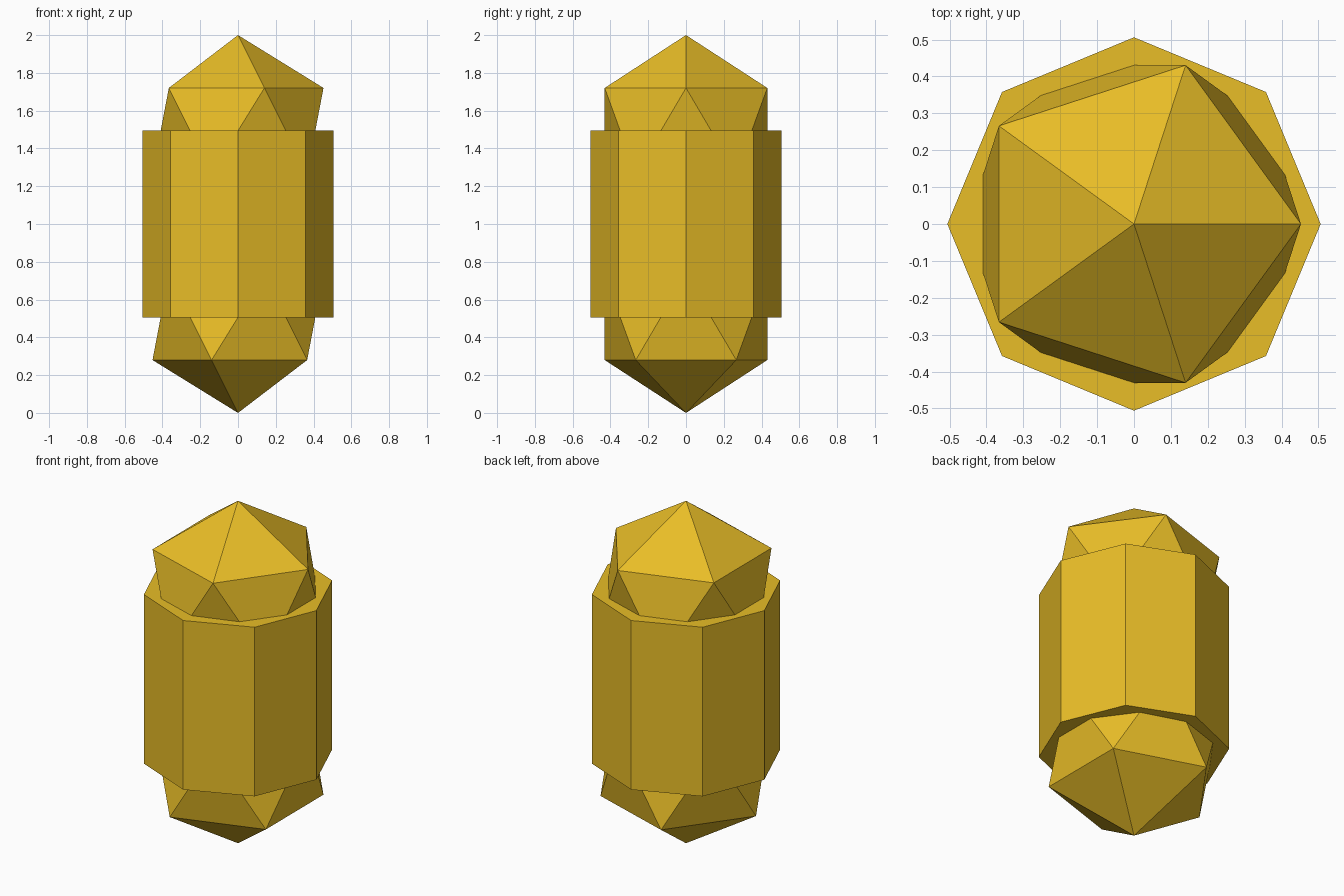
import bpy

if "Cube" in bpy.data.objects:
    bpy.data.objects.remove(bpy.data.objects["Cube"])

R = 0.506            # shared radius of body and end caps
HEIGHT = 2.0

gold = bpy.data.materials.new("gold")
gold.diffuse_color = (0.81, 0.51, 0.02, 1)
gold.use_nodes = True
gold.node_tree.nodes["Principled BSDF"].inputs["Base Color"].default_value = gold.diffuse_color


def finish(name):
    obj = bpy.context.object
    obj.name = name
    obj.data.materials.append(gold)


# Eight-sided body with a corner facing each axis
bpy.ops.mesh.primitive_cylinder_add(vertices=8, radius=R, depth=HEIGHT - 2 * R,
                                    location=(0, 0, HEIGHT / 2))
finish("body")

# Faceted end caps, half sunk into the body
for name, z in (("bottom_cap", R), ("top_cap", HEIGHT - R)):
    bpy.ops.mesh.primitive_ico_sphere_add(subdivisions=1, radius=R, location=(0, 0, z))
    finish(name)
